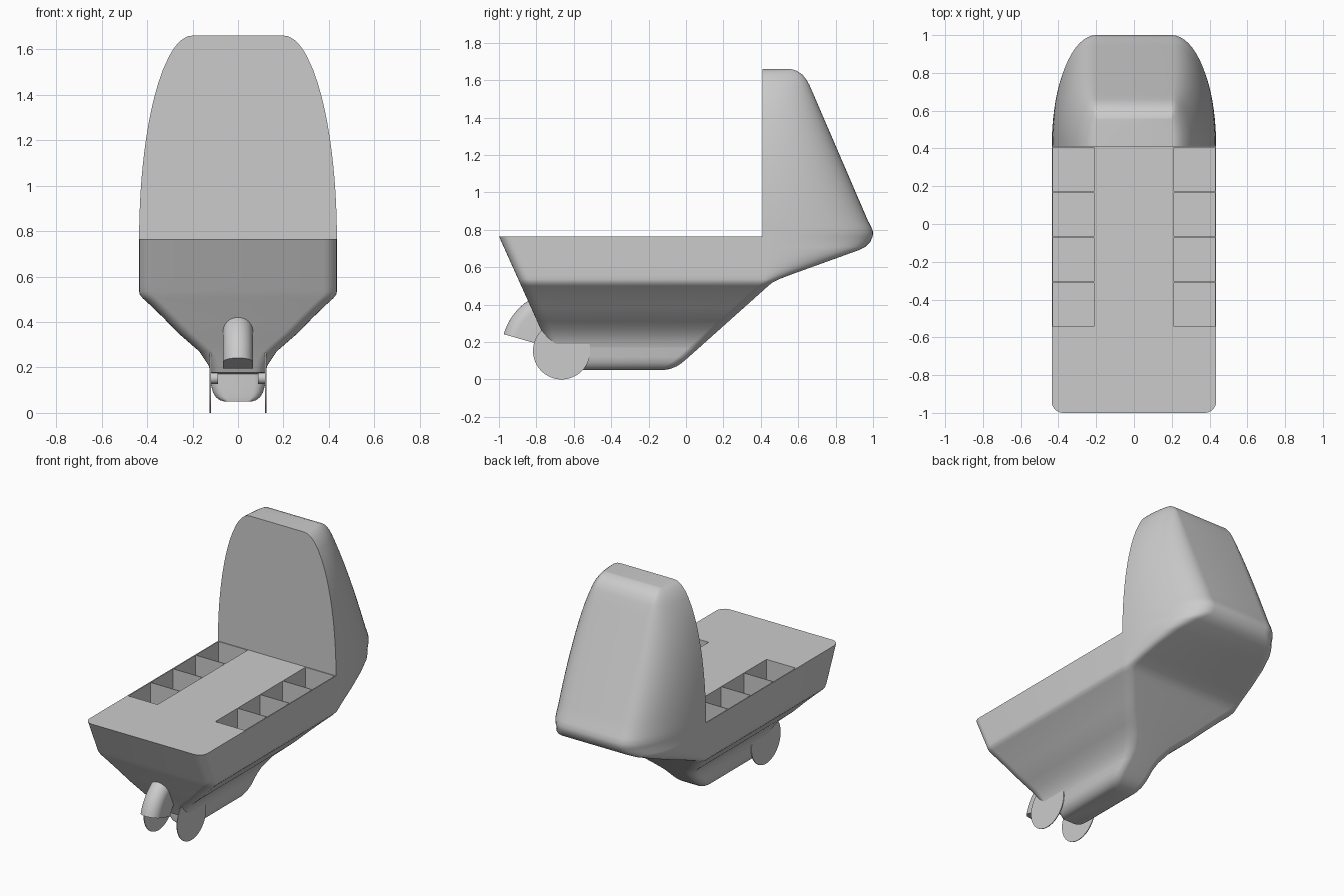
import bpy, bmesh
from math import sin, cos, pi, sqrt, radians
from mathutils import Matrix, Vector

if "Cube" in bpy.data.objects:
    bpy.data.objects.remove(bpy.data.objects["Cube"])

grey = bpy.data.materials.new("plain_grey")
grey.use_nodes = True
grey.diffuse_color = (0.6, 0.6, 0.6, 1)
grey.node_tree.nodes["Principled BSDF"].inputs["Base Color"].default_value = (0.6, 0.6, 0.6, 1)

DECK, TOP, SEAT = 0.765, 1.66, 0.41   # deck height, backrest top, backrest front


def finish(name, bm, smooth=True):
    bmesh.ops.recalc_face_normals(bm, faces=bm.faces)
    mesh = bpy.data.meshes.new(name)
    bm.to_mesh(mesh)
    bm.free()
    mesh.materials.append(grey)
    ob = bpy.data.objects.new(name, mesh)
    bpy.context.collection.objects.link(ob)
    bpy.ops.object.select_all(action='DESELECT')
    ob.select_set(True)
    bpy.context.view_layer.objects.active = ob
    if smooth:
        bpy.ops.object.shade_smooth_by_angle(angle=radians(32))
    return ob


def interp(table, z):
    for (a, u), (b, v) in zip(table, table[1:]):
        if z <= b:
            return u + (v - u) * max(0, z - a) / (b - a)
    return table[-1][1]


def loft(bm, rings):
    """Bridge closed rings of equal length and cap both ends."""
    rows = [[bm.verts.new(p) for p in ring] for ring in rings]
    n = len(rows[0])
    for a, b in zip(rows, rows[1:]):
        for i in range(n):
            j = (i + 1) % n
            bm.faces.new((a[i], a[j], b[j], b[i]))
    bm.faces.new(rows[0])
    bm.faces.new(rows[-1])
    bmesh.ops.remove_doubles(bm, verts=bm.verts, dist=0.0004)
    bmesh.ops.dissolve_degenerate(bm, edges=bm.edges, dist=0.0001)


# Half width and rear edge by height
WIDTH = [(.05, .06), (.056, .08), (.07, .098), (.09, .11), (.12, .118), (.17, .119),
         (.21, .13), (.27, .17), (.35, .262), (.42, .33), (.475, .387), (.505, .42),
         (.52, .432), (.535, .435), (DECK, .435)]
REAR = [(.05, -.12), (.056, -.085), (.07, -.05), (.09, -.02), (.12, .015), (.5, .44),
        (.52, .465), (.535, .495), (.56, .56), (.69, .92), (.71, .96), (.735, .985),
        (DECK, .998), (.79, 1.0), (.82, .988), (.85, .972), (1.57, .662), (1.6, .646),
        (1.63, .622), (1.65, .592), (TOP, .56)]


def section(z, upper):
    """Horizontal outline of the body: front corner, side, tapering tail, mirrored."""
    rear = interp(REAR, z)
    if upper:
        k = (z - DECK) / (TOP - DECK)
        w = .2 + .235 * sqrt(max(0, 1 - k * k))
        front, r, start, tail = SEAT, 0, SEAT, .2
    else:
        w = interp(WIDTH, z)
        front = -1 + .45 * (DECK - z) if z > .175 else -.6
        r = min(.06, w * .4)
        start = min(SEAT, rear - .06)
        s = max(0, (rear - SEAT) / .59)
        limit = .2 + .235 * sqrt(max(0, 1 - s * s))
        tail = min(w, limit) - min(.05, w * .4)
        if rear > SEAT:
            tail = max(.2, tail)
    half = []
    for i in range(7):
        a = pi / 2 * i / 6
        half.append((w - r + r * sin(a), front + r - r * cos(a)))
    for i in range(17):
        a = pi / 2 * i / 16
        half.append((tail + (w - tail) * cos(a), start + (rear - start) * sin(a)))
    return [(x, y, z) for x, y in half] + [(-x, y, z) for x, y in reversed(half)]


# Body: keel, hull, deck and backrest in one loft
low = sorted({z for z, _ in WIDTH} | {z for z, _ in REAR if z <= DECK}
             | {.172, .178, .24, .31, .385, .45, .6, .65})
high = sorted({z for z, _ in REAR if z >= DECK}
              | {.85 + .06 * i for i in range(1, 13)} | {1.585, 1.615, 1.64, 1.657})
bm = bmesh.new()
loft(bm, [section(z, False) for z in low] + [section(z, True) for z in high])
body = finish("body", bm, smooth=False)

# Open storage bins along both sides of the deck
bm = bmesh.new()
for side in (-1, 1):
    for i in range(4):
        size = Matrix.Diagonal((.215, .233, .4, 1))
        spot = Matrix.Translation((side * .3205, -.426 + .238 * i, DECK))
        bmesh.ops.create_cube(bm, size=1, matrix=spot @ size)
cutter = finish("bin_cutter", bm, smooth=False)
cutter.hide_render = True
mod = body.modifiers.new("bins", 'BOOLEAN')
mod.operation, mod.solver, mod.object = 'DIFFERENCE', 'EXACT', cutter
bpy.ops.object.select_all(action='DESELECT')
body.select_set(True)
bpy.context.view_layer.objects.active = body
bpy.ops.object.modifier_apply(modifier=mod.name)
bpy.data.objects.remove(cutter)
bpy.ops.object.shade_smooth_by_angle(angle=radians(32))


# Wheel discs and axle
def disc(name, x, radius, depth):
    bm = bmesh.new()
    place = Matrix.Translation((x, -.665, .153)) @ Matrix.Rotation(pi / 2, 4, 'Y')
    bmesh.ops.create_cone(bm, cap_ends=True, segments=64, radius1=radius,
                          radius2=radius, depth=depth, matrix=place)
    return finish(name, bm)


disc("left_wheel_disc", .122, .153, .005)
disc("right_wheel_disc", -.122, .153, .005)
disc("left_axle_stub", .105, .025, .034)
disc("right_axle_stub", -.105, .025, .034)

# Front fender: round-topped section swept around the axle
half_w, inner, outer = .066, .15, .322
shape = [(-half_w, inner)]
for i in range(17):
    a = pi - pi * i / 16
    shape.append((half_w * cos(a), outer - half_w + half_w * sin(a)))
shape.append((half_w, inner))
rings = []
for i in range(13):
    a = radians(164 - 60 * i / 12)
    rings.append([Vector((x, -.665 + r * cos(a), .153 + r * sin(a))) for x, r in shape])
bm = bmesh.new()
loft(bm, rings)
finish("front_fender", bm)
